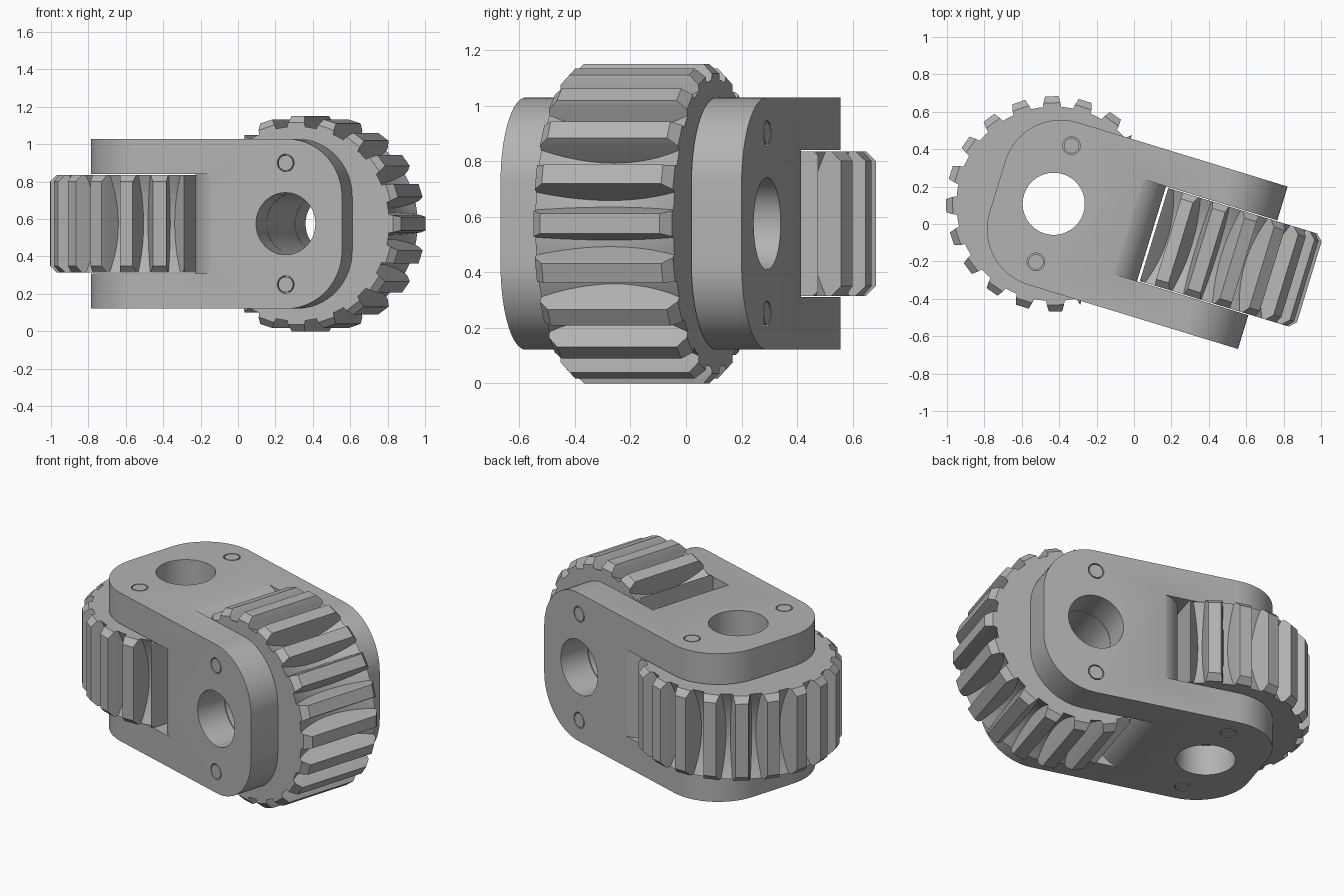
import bpy, bmesh
from math import pi, sin, cos, radians
from mathutils import Matrix, Vector

if "Cube" in bpy.data.objects:
    bpy.data.objects.remove(bpy.data.objects["Cube"])

HALF_LEN, HALF = 0.742, 0.454      # housing half sizes
AXIS_X = -0.427                    # gear axis offset from the middle
GEAR_HALF = 0.26                   # half gear width
BORE = 0.166
TEETH = 20

PLACE = Matrix.Translation((-0.021, -0.017, 0.575)) @ Matrix.Rotation(radians(-17), 4, 'Z')
# Swaps one end of the model for the other, turned a quarter about its length
FLIP = Matrix(((-1, 0, 0, 0), (0, 0, 1, 0), (0, 1, 0, 0), (0, 0, 0, 1)))
ENDS = {"left": Matrix.Identity(4), "right": FLIP}

steel = bpy.data.materials.new("grey_steel")
steel.use_nodes = True
grey = (0.45, 0.45, 0.45, 1)
steel.diffuse_color = grey
steel.node_tree.nodes["Principled BSDF"].inputs["Base Color"].default_value = grey


def make_object(name, bm, matrix):
    bmesh.ops.recalc_face_normals(bm, faces=bm.faces)
    bm.transform(matrix)
    mesh = bpy.data.meshes.new(name)
    bm.to_mesh(mesh)
    bm.free()
    mesh.materials.append(steel)
    obj = bpy.data.objects.new(name, mesh)
    bpy.context.collection.objects.link(obj)
    return obj


def prism(name, outline, z0, z1, matrix):
    bm = bmesh.new()
    face = bm.faces.new([bm.verts.new((x, y, z0)) for x, y in outline])
    ext = bmesh.ops.extrude_face_region(bm, geom=[face])
    bmesh.ops.translate(bm, vec=(0, 0, z1 - z0),
                        verts=[v for v in ext["geom"] if isinstance(v, bmesh.types.BMVert)])
    return make_object(name, bm, matrix)


def arc(cx, cy, r, a0, a1, n=16):
    return [(cx + r * cos(radians(a0 + (a1 - a0) * i / n)),
             cy + r * sin(radians(a0 + (a1 - a0) * i / n))) for i in range(n + 1)]


def disc(cx, cy, r, n=64):
    return arc(cx, cy, r, 0, 360, n)[:-1]


def activate(obj):
    bpy.ops.object.select_all(action='DESELECT')
    obj.select_set(True)
    bpy.context.view_layer.objects.active = obj


def boolean(obj, tool, operation):
    activate(obj)
    mod = obj.modifiers.new("cut", 'BOOLEAN')
    mod.operation, mod.object, mod.solver = operation, tool, 'EXACT'
    bpy.ops.object.modifier_apply(modifier=mod.name)
    bpy.data.objects.remove(tool)


def smooth(obj, angle):
    activate(obj)
    bpy.ops.object.shade_smooth_by_angle(angle=radians(angle))


# Housing: two crossed bars, each rounded at one end
R = 0.31
bar = ([(HALF_LEN, -HALF), (HALF_LEN, HALF)]
       + arc(R - HALF_LEN, HALF - R, R, 90, 180)
       + arc(R - HALF_LEN, R - HALF, R, 180, 270))
housing = prism("housing", bar, -HALF, HALF, ENDS["left"])
boolean(housing, prism("tool", bar, -HALF, HALF, FLIP), 'INTERSECT')

# Gear slots whose inner wall is rolled over at the outer faces
WALL, NOSE = -0.12, 0.17
nose_y = HALF - NOSE + 0.005
slot = ([(-1, 0.6), (-1, -0.6), (WALL + NOSE, -0.6)]
        + arc(WALL + NOSE, -nose_y, NOSE, 270, 180)
        + arc(WALL + NOSE, nose_y, NOSE, 180, 90)
        + [(WALL + NOSE, 0.6)])
for end in ENDS.values():
    boolean(housing, prism("tool", slot, -GEAR_HALF - 0.005, GEAR_HALF + 0.005, end), 'DIFFERENCE')
    boolean(housing, prism("tool", disc(AXIS_X, 0, BORE), -0.7, 0.7, end), 'DIFFERENCE')

# Dowel pins, flush in the plates with a hairline gap
for side, end in ENDS.items():
    for y in (-0.325, 0.325):
        for s in (-1, 1):
            z = sorted((s * 0.4, s * 0.6))
            boolean(housing, prism("tool", disc(AXIS_X, y, 0.047, 32), *z, end), 'DIFFERENCE')
            z = sorted((s * 0.4, s * HALF))
            pin = prism(f"{side}_dowel_pin", disc(AXIS_X, y, 0.041, 32), *z, PLACE @ end)
            smooth(pin, 30)
housing.data.transform(PLACE)
smooth(housing, 30)


# Gear: hollow-waisted ring with straight chamfered teeth, one flat side
def add_ring(bm, n=100, steps=12):
    section = [(BORE, GEAR_HALF), (BORE, -GEAR_HALF)]
    for i in range(steps + 1):
        t = 2 * i / steps - 1
        section.append((0.455 + 0.065 * t * t, GEAR_HALF * t))
    rings = [[bm.verts.new((r * cos(2 * pi * k / n), r * sin(2 * pi * k / n), z))
              for r, z in section] for k in range(n)]
    m = len(section)
    for k in range(n):
        a, b = rings[k], rings[(k + 1) % n]
        for j in range(m):
            bm.faces.new((a[j], b[j], b[(j + 1) % m], a[(j + 1) % m]))


def add_tooth(bm, angle):
    # (radius, half width, half length) from buried root to tip
    levels = [(0.42, 0.064, GEAR_HALF), (0.54, 0.046, GEAR_HALF), (0.575, 0.036, GEAR_HALF - 0.035)]
    turn = Matrix.Rotation(angle, 3, 'Z')
    loops = [[bm.verts.new(turn @ Vector((r, sy * w, sz * h)))
              for sy, sz in ((-1, -1), (1, -1), (1, 1), (-1, 1))] for r, w, h in levels]
    bm.faces.new(loops[0])
    bm.faces.new(loops[-1])
    for a, b in zip(loops, loops[1:]):
        for j in range(4):
            bm.faces.new((a[j], a[(j + 1) % 4], b[(j + 1) % 4], b[j]))


for side, end in ENDS.items():
    bm = bmesh.new()
    add_ring(bm)
    for i in range(TEETH):
        add_tooth(bm, 2 * pi * i / TEETH)
    bmesh.ops.bisect_plane(bm, geom=bm.verts[:] + bm.edges[:] + bm.faces[:],
                           plane_co=(0.293, 0, 0), plane_no=(1, 0, 0), clear_outer=True)
    bmesh.ops.holes_fill(bm, edges=[e for e in bm.edges if e.is_boundary], sides=0)
    gear = make_object(f"{side}_gear", bm, PLACE @ end @ Matrix.Translation((AXIS_X, 0, 0)))
    smooth(gear, 25)
